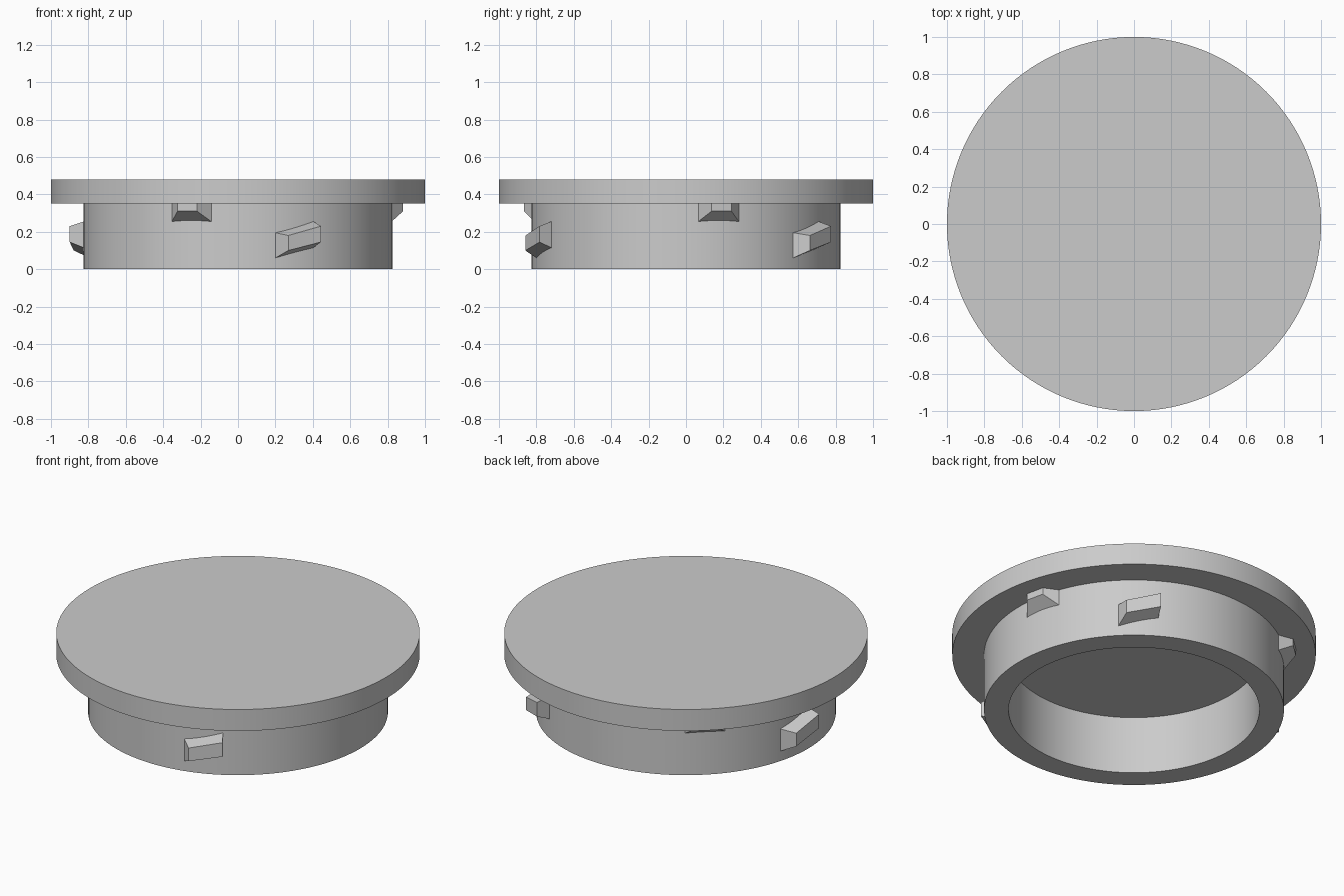
import bpy, bmesh
from math import cos, sin, radians, tau
from mathutils import Vector

cube = bpy.data.objects.get("Cube")
if cube:
    bpy.data.objects.remove(cube, do_unlink=True)

grey = bpy.data.materials.new("plain_grey")
grey.use_nodes = True
colour = (0.6, 0.6, 0.6, 1)
grey.diffuse_color = colour
grey.node_tree.nodes["Principled BSDF"].inputs["Base Color"].default_value = colour


def make_object(name, bm):
    bmesh.ops.recalc_face_normals(bm, faces=bm.faces)
    mesh = bpy.data.meshes.new(name)
    bm.to_mesh(mesh)
    bm.free()
    mesh.materials.append(grey)
    obj = bpy.data.objects.new(name, mesh)
    bpy.context.collection.objects.link(obj)
    return obj


def polar(radius, degrees, z):
    a = radians(degrees)
    return Vector((radius * cos(a), radius * sin(a), z))


def lug(name, turn, wall, outer):
    """Tapered block: wall corners and outer corners as (radius, angle, z)."""
    bm = bmesh.new()
    for w, o in zip(wall, outer):
        base = polar(w[0], w[1] + turn, w[2])
        tip = polar(o[0], o[1] + turn, o[2])
        bm.verts.new(tip)
        # run the taper on into the collar so no gap shows at the curved wall
        bm.verts.new(tip + (base - tip) * 1.25)
    v = list(bm.verts)
    bm.faces.new(v[0::2])
    bm.faces.new(v[1::2])
    for i in range(0, 8, 2):
        j = (i + 2) % 8
        bm.faces.new((v[i], v[j], v[j + 1], v[i + 1]))
    make_object(name, bm)


# Cap body: flange disc and hollow collar turned from one profile
profile = [(0, 0.48), (1, 0.48), (1, 0.35), (WALL := 0.825, 0.35),
           (WALL, 0), (0.69, 0), (0.69, 0.35), (0, 0.35)]
bm = bmesh.new()
verts = [bm.verts.new((r, 0, z)) for r, z in profile]
edges = [bm.edges.new(pair) for pair in zip(verts, verts[1:])]
bmesh.ops.spin(bm, geom=verts + edges, cent=(0, 0, 0), axis=(0, 0, 1),
               angle=tau, steps=128, use_merge=True)
bmesh.ops.remove_doubles(bm, verts=bm.verts, dist=0.0001)
body = make_object("cap_body", bm)
bpy.ops.object.select_all(action="DESELECT")
body.select_set(True)
bpy.context.view_layer.objects.active = body
bpy.ops.object.shade_smooth_by_angle(angle=radians(30))

# Three stop lugs under the flange and three sloping locking lugs
TIP = 0.9
for i in range(3):
    turn = i * 120
    lug(f"stop_lug_{i + 1}", turn + 12.3,
        [(WALL, -7.7, 0.255), (WALL, 7.7, 0.255), (WALL, 7.7, 0.355), (WALL, -7.7, 0.355)],
        [(0.893, -3.5, 0.31), (0.893, 3.5, 0.31), (0.893, 3.5, 0.355), (0.893, -3.5, 0.355)])
    lug(f"locking_lug_{i + 1}", turn + 52,
        [(WALL, -8, 0.06), (WALL, 7.3, 0.115), (WALL, 7.3, 0.255), (WALL, -8, 0.195)],
        [(TIP, -4.6, 0.1), (TIP, 7.5, 0.145), (TIP, 7.5, 0.23), (TIP, -4.6, 0.18)])
